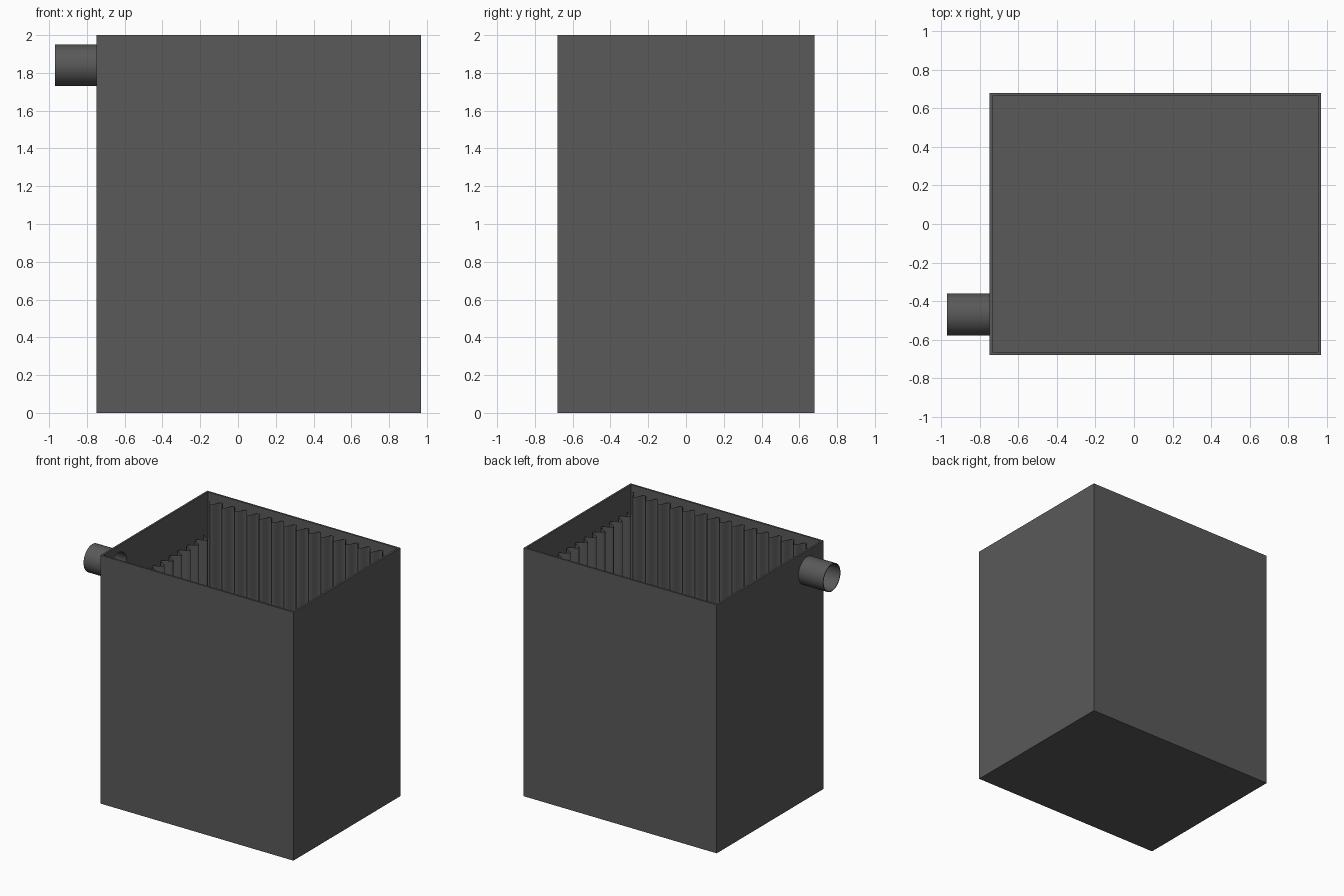
import bpy, bmesh, math
from mathutils import Vector

if "Cube" in bpy.data.objects:
    bpy.data.objects.remove(bpy.data.objects["Cube"])

X0, X1, YH, H = -0.75, 0.97, 0.68, 2.0   # tank extents
WALL = 0.015
CX = (X0 + X1) / 2
PIPE_Y, PIPE_Z, PIPE_R = -0.47, 1.84, 0.11

grey = bpy.data.materials.new("dark_grey")
grey.diffuse_color = (0.1, 0.1, 0.1, 1)
grey.use_nodes = True
grey.node_tree.nodes["Principled BSDF"].inputs["Base Color"].default_value = grey.diffuse_color


def make_object(name, bm):
    bmesh.ops.recalc_face_normals(bm, faces=bm.faces)
    mesh = bpy.data.meshes.new(name)
    bm.to_mesh(mesh)
    bm.free()
    mesh.materials.append(grey)
    obj = bpy.data.objects.new(name, mesh)
    bpy.context.collection.objects.link(obj)
    return obj


def activate(obj):
    bpy.ops.object.select_all(action='DESELECT')
    obj.select_set(True)
    bpy.context.view_layer.objects.active = obj


def box(bm, x0, x1, y0, y1, z0, z1):
    verts = bmesh.ops.create_cube(bm, size=1)["verts"]
    for v in verts:
        v.co = Vector(((x0 + x1) / 2 + v.co.x * (x1 - x0),
                       (y0 + y1) / 2 + v.co.y * (y1 - y0),
                       (z0 + z1) / 2 + v.co.z * (z1 - z0)))
    return verts


def x_cylinder(name, x0, x1, radius):
    bpy.ops.mesh.primitive_cylinder_add(
        vertices=48, radius=radius, depth=x1 - x0,
        location=((x0 + x1) / 2, PIPE_Y, PIPE_Z), rotation=(0, math.pi / 2, 0))
    obj = bpy.context.object
    obj.name = name
    return obj


def cut(obj, cutter):
    activate(obj)
    mod = obj.modifiers.new("cut", 'BOOLEAN')
    mod.operation, mod.solver, mod.object = 'DIFFERENCE', 'EXACT', cutter
    bpy.ops.object.modifier_apply(modifier=mod.name)


# Open-topped tank: block minus its inside and the pipe bore
bm = bmesh.new()
box(bm, X0, X1, -YH, YH, 0, H)
tank = make_object("tank", bm)
bm = bmesh.new()
box(bm, X0 + WALL, X1 - WALL, -YH + WALL, YH - WALL, WALL, H + 0.2)
inside = make_object("inside_cutter", bm)
bore = x_cylinder("bore_cutter", -1.2, -0.6, PIPE_R - 0.006)
cut(tank, inside)

# Inlet pipe, open through the tank wall
pipe = x_cylinder("inlet_pipe", -0.97, X0 + WALL / 2, PIPE_R)
pipe.data.materials.append(grey)
for part in (tank, pipe):
    cut(part, bore)
activate(pipe)
bpy.ops.object.shade_smooth_by_angle(angle=math.radians(35))
for cutter in (inside, bore):
    bpy.data.objects.remove(cutter)


# Corrugated liner sheets: a wave profile extruded upwards
def liner(name, place, waves, top):
    period, amp, steps = 0.11, 0.0365, 12
    bm = bmesh.new()
    prev = None
    for i in range(waves * steps + 1):
        t = (i / steps - waves / 2) * period
        # positive offset points into the tank, crest at mid-sheet
        x, y = place(t, amp * math.cos(2 * math.pi * t / period))
        pair = [bm.verts.new((x, y, z)) for z in (WALL, top)]
        if prev:
            bm.faces.new((prev[0], pair[0], pair[1], prev[1]))
        prev = pair
    activate(make_object(name, bm))
    bpy.ops.object.shade_smooth_by_angle(angle=math.radians(40))


GAP = 0.0585   # sheet centre line to outer wall face
liner("front_liner", lambda t, d: (CX + t, -YH + GAP + d), 15, 1.95)
liner("back_liner", lambda t, d: (CX + t, YH - GAP - d), 15, 1.95)
liner("left_liner", lambda t, d: (X0 + GAP + d, t), 11, 1.68)
liner("right_liner", lambda t, d: (X1 - GAP - d, t), 11, 1.81)
